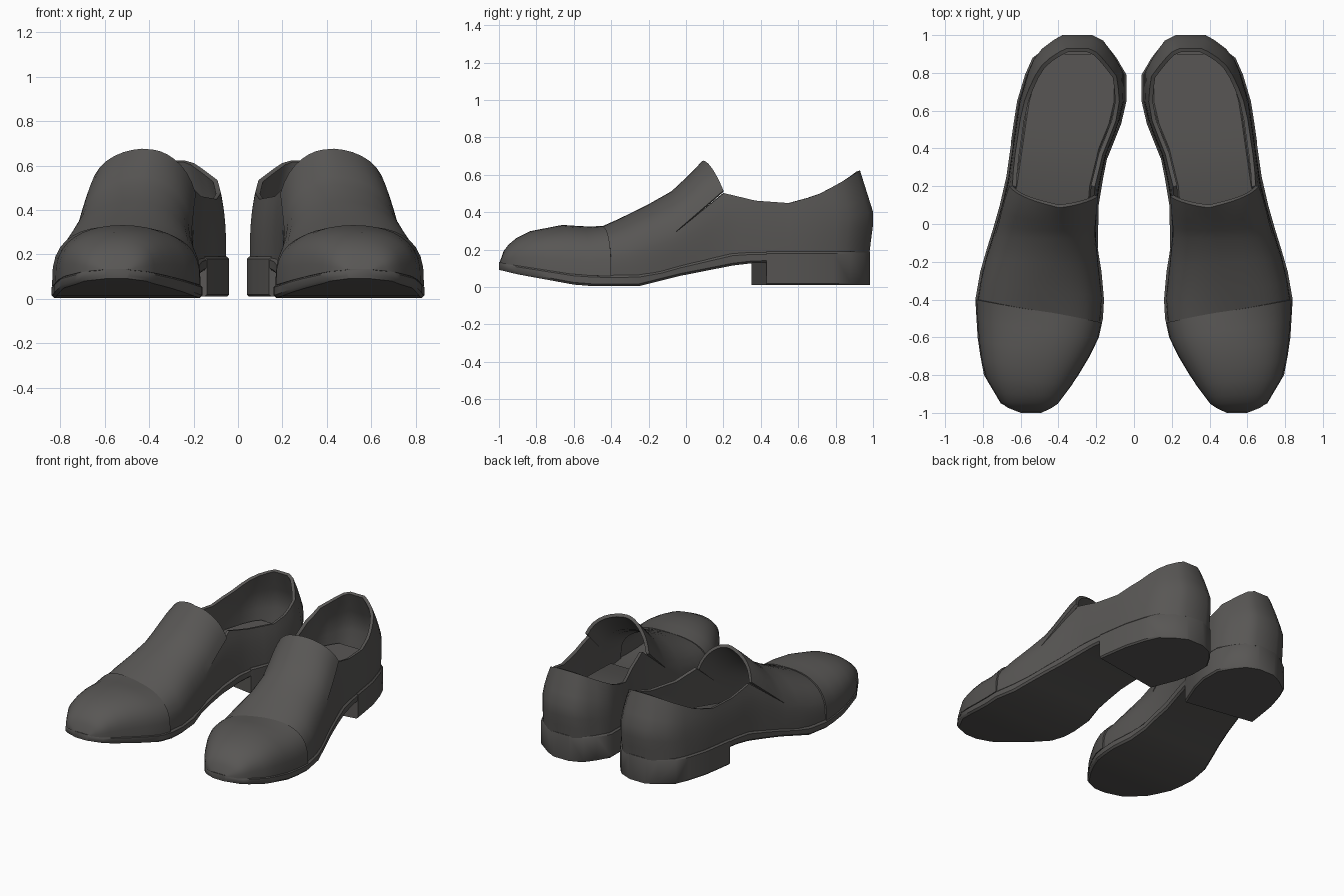
import bpy, bmesh, math

if "Cube" in bpy.data.objects:
    bpy.data.objects.remove(bpy.data.objects["Cube"])


def table(*pts):
    """Piecewise linear lookup along the length of the shoe."""
    def look(y):
        if y <= pts[0][0]:
            return pts[0][1]
        for (a, p), (b, q) in zip(pts, pts[1:]):
            if y <= b:
                return p + (q - p) * (y - a) / (b - a)
        return pts[-1][1]
    return look


# Outline of the sole (inner and outer edge) and its side profile
x_in = table((-1, .49), (-.95, .402), (-.83, .312), (-.63, .193), (-.51, .165), (-.35, .156), (-.13, .192),
             (.1, .187), (.2, .172), (.36, .14), (.53, .07), (.65, .042), (.79, .042), (.88, .095), (.95, .15), (.985, .235))
x_out = table((-1, .6), (-.95, .705), (-.79, .8), (-.6, .828), (-.4, .84), (-.23, .81), (0, .738),
              (.2, .683), (.64, .62), (.79, .575), (.88, .535), (.95, .44), (.985, .37))
sole_low = table((-1, .092), (-.9, .068), (-.6, .013), (-.5, .005), (-.25, .005), (-.03, .06), (.3, .125), (.4, .13))
sole_top = table((-1, .135), (-.6, .072), (-.45, .062), (-.2, .066), (-.05, .11), (.25, .18), (.35, .187))
# Crest of the upper, sideways place of the crest
crest = table((-.985, .131), (-.965, .18), (-.94, .212), (-.9, .245), (-.83, .28), (-.66, .313), (-.47, .3),
              (-.3, .38), (-.1, .48), (0, .56), (.1, .65), (.2, .695), (.4, .73))
crest_x = table((-1, .53), (-.5, .51), (0, .42), (.1, .4), (.2, .41), (.4, .4), (.6, .33), (.8, .31), (.97, .3))
# Cross-section roundness across and up: round toe, ridged tongue with upright sides
pow_x = table((-.45, 2.25), (-.1, 1.85), (.1, 1.6), (.2, 1.65), (.4, 2.2))
pow_z = table((-.45, 3), (-.1, 3.3), (.1, 3.9), (.2, 3.8), (.4, 2.6))
# Side slit, then the rim of the opening
rim = table((-.5, .17), (-.3, .2), (-.07, .28), (.2, .50), (.37, .46), (.55, .447), (.7, .488), (.85, .56), (.97, .62))
heel_curve = table((.19, 1), (.38, 1.07), (.62, .865))

leather = bpy.data.materials.new("dark_grey_leather")
leather.diffuse_color = (.098, .094, .090, 1)
leather.use_nodes = True
leather.node_tree.nodes["Principled BSDF"].inputs["Base Color"].default_value = leather.diffuse_color


def finish(name, bm, thickness=0):
    bmesh.ops.remove_doubles(bm, verts=bm.verts, dist=.002)
    bmesh.ops.recalc_face_normals(bm, faces=bm.faces)
    me = bpy.data.meshes.new(name)
    bm.to_mesh(me)
    bm.free()
    me.materials.append(leather)
    ob = bpy.data.objects.new(name, me)
    bpy.context.collection.objects.link(ob)
    if thickness:
        mod = ob.modifiers.new("thickness", 'SOLIDIFY')
        mod.thickness, mod.offset = thickness, 0
    # second shoe of the pair
    mirror = ob.modifiers.new("pair", 'MIRROR')
    mirror.use_mirror_merge = False
    bpy.ops.object.select_all(action='DESELECT')
    ob.select_set(True)
    bpy.context.view_layer.objects.active = ob
    bpy.ops.object.convert(target='MESH')
    bpy.ops.object.shade_smooth_by_angle(angle=math.radians(40))


def grid(bm, rows, closed=False):
    vs = [[bm.verts.new(p) for p in r] for r in rows]
    for a, b in zip(vs, vs[1:]):
        n = len(a)
        for i in range(n if closed else n - 1):
            j = (i + 1) % n
            bm.faces.new((a[i], a[j], b[j], b[i]))
    if closed:
        bm.faces.new(vs[0][::-1])
        bm.faces.new(vs[-1])


def slab(name, ys, low, top, inset, bevel, slant=0):
    """Solid plate following the outline, with bevelled edges."""
    rows = []
    for k, y in enumerate(ys):
        l, r, b, t = x_in(y) + inset, x_out(y) - inset, low(y), top(y)
        yr = y + (slant if k == 0 else 0)
        if yr != y:
            r = x_out(yr) - inset
        rows.append([(l + bevel, y, b), (l, y, b + bevel), (l, y, t - bevel), (l + bevel, y, t),
                     (r - bevel, yr, t), (r, yr, t - bevel), (r, yr, b + bevel), (r - bevel, yr, b)])
    bm = bmesh.new()
    grid(bm, rows, True)
    finish(name, bm)


def base(y):
    return sole_top(y) - .005


def edge(y, side):
    return x_out(y) - .022 if side > 0 else x_in(y) + .022


def arch(y, ang, lift=0):
    """Point on the rounded upper; ang 0 is the outer edge, pi the inner edge."""
    c = crest_x(y)
    co, si = math.cos(ang), max(0, math.sin(ang))
    side = 1 if co > 0 else -1
    w = abs(edge(y, side) - c) + lift
    x = c + side * w * abs(co) ** (2 / pow_x(y))
    return (x, y, base(y) + (crest(y) + lift - base(y)) * si ** (2 / pow_z(y)))


def slit_angle(y):
    f = (rim(y) - base(y)) / (crest(y) - base(y))
    return math.asin(f ** (pow_z(y) / 2))


# Sole, heel and insole
slab("sole", [-1, -.95, -.9, -.8, -.7, -.6, -.5, -.4, -.25, -.13, -.03, .1, .25, .36, .53, .65, .79, .88],
     sole_low, sole_top, 0, .012)
slab("heel", [.35, .53, .65, .79, .88, .95, .985], lambda y: .01, lambda y: .19, -.002, .01, .08)
slab("insole", [-.2, 0, .2, .4, .53, .65, .79, .86, .9], lambda y: sole_top(y) - .01,
     lambda y: sole_top(y) + .06, .055, .008)

# Toe cap, its rear edge slanting across the foot
bm = bmesh.new()
rows = []
for y0 in (-.985, -.965, -.94, -.9, -.83, -.75, -.66, -.56, -.46):
    s = .06 * (y0 + .985) / .525
    rows.append([arch(y0 + s * math.cos(math.pi * i / 20), math.pi * i / 20, .008 if y0 > -.98 else 0)
                 for i in range(21)])
grid(bm, rows)
finish("toe_cap", bm, .022)

# Upper: middle strip with raised tongue, plus the side walls running round the heel
FRONT = (-.475, -.35, -.2, -.07)


def front_y(y0, u):
    return y0 + .06 * u * (-.07 - y0) / .4


bm = bmesh.new()
us = [1 - i / 8 for i in range(17)]
rows = []


def strip_point(y, u, lift=0):
    return arch(y, math.pi / 2 - u * (math.pi / 2 - slit_angle(y)), lift)


for y0 in FRONT:
    rows.append([strip_point(front_y(y0, u), u) for u in us])
for t in (.25, .5, .75, 1):
    rows.append([strip_point(-.07 + t * (.165 + .08 * abs(u) ** 1.4 + .025 * u), u, .02 * t) for u in us])
grid(bm, rows)


def wall_column(y, side):
    col = []
    for k in range(7):
        z = base(y) + (rim(y) - base(y)) * k / 6
        f = (z - base(y)) / (crest(y) - base(y))
        c = crest_x(y)
        x = c + (edge(y, side) - c) * (1 - f ** pow_z(y)) ** (1 / pow_x(y))
        yy = y if y < .6 else .6 + (y - .6) * heel_curve(z)
        col.append((x, yy, z))
    return col


BACK = (.02, .11, .2, .28, .37, .46, .55, .65, .72, .79, .85, .9, .945, .97)
inner = [wall_column(front_y(y, -1), -1) for y in FRONT] + [wall_column(y, -1) for y in BACK]
outer = [wall_column(front_y(y, 1), 1) for y in FRONT] + [wall_column(y, 1) for y in BACK]
grid(bm, inner + outer[::-1])
finish("upper", bm, .022)
